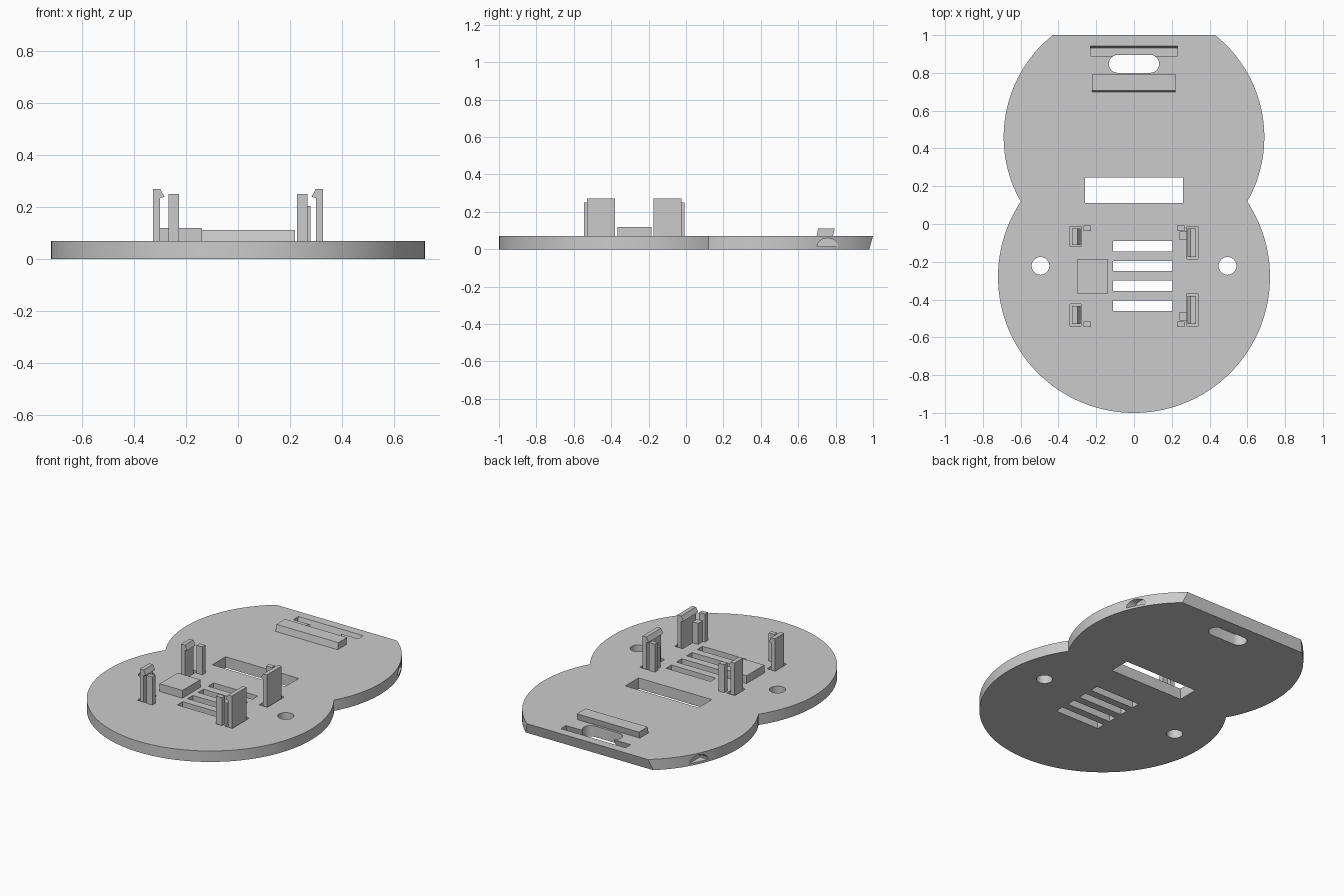
import bpy, bmesh, math
from mathutils import Vector

if "Cube" in bpy.data.objects:
    bpy.data.objects.remove(bpy.data.objects["Cube"])

TOP = 0.07
grey = bpy.data.materials.new("light grey plastic")
grey.use_nodes = True
grey.diffuse_color = (0.6, 0.6, 0.6, 1)
grey.node_tree.nodes["Principled BSDF"].inputs["Base Color"].default_value = (0.6, 0.6, 0.6, 1)


def prism(name, points, direction):
    """Extrude a closed profile of 3D points along a direction."""
    bm = bmesh.new()
    face = bm.faces.new([bm.verts.new(p) for p in points])
    moved = bmesh.ops.extrude_face_region(bm, geom=[face])["geom"]
    bmesh.ops.translate(bm, vec=Vector(direction),
                        verts=[v for v in moved if isinstance(v, bmesh.types.BMVert)])
    bmesh.ops.recalc_face_normals(bm, faces=bm.faces)
    mesh = bpy.data.meshes.new(name)
    bm.to_mesh(mesh)
    bm.free()
    mesh.materials.append(grey)
    obj = bpy.data.objects.new(name, mesh)
    bpy.context.collection.objects.link(obj)
    return obj


def box(name, x0, x1, y0, y1, z0, z1):
    return prism(name, [(x0, y0, z0), (x1, y0, z0), (x1, y1, z0), (x0, y1, z0)], (0, 0, z1 - z0))


def arc(cx, cy, r, start, end, steps, z=0.0):
    return [(cx + r * math.cos(start + (end - start) * i / steps),
             cy + r * math.sin(start + (end - start) * i / steps), z) for i in range(steps + 1)]


# Plate outline: two overlapping discs with a flat back end
low_y, low_r, high_y, high_r = -0.28, 0.72, 0.46, 0.69
neck = 0.12
a = math.asin((neck - low_y) / low_r)
b = math.asin((neck - high_y) / high_r)
c = math.asin((1 - high_y) / high_r)
outline = arc(0, low_y, low_r, -math.pi - a, a, 96)
outline += arc(0, high_y, high_r, b, c, 36)[1:]
outline += arc(0, high_y, high_r, math.pi - c, math.pi - b, 36)[:-1]
plate = prism("base_plate", outline, (0, 0, TOP))

# Openings through the plate
cutters = [box("cable_opening", -0.26, 0.26, 0.11, 0.245, -1, 1)]
for i in range(4):
    y = -0.145 - 0.105 * i
    cutters.append(box("vent_slot", -0.11, 0.205, y, y + 0.055, -1, 1))
for s in (-1, 1):
    cutters.append(prism("screw_hole", arc(s * 0.495, -0.222, 0.047, 0, math.tau, 32, -1)[:-1], (0, 0, 2)))
oval = arc(0.085, 0.848, 0.048, -math.pi / 2, math.pi / 2, 12, -1)
oval += arc(-0.085, 0.848, 0.048, math.pi / 2, 1.5 * math.pi, 12, -1)
cutters.append(prism("oval_opening", oval, (0, 0, 2)))

# Slanted back edge and slanted latch groove
cutters.append(prism("back_bevel", [(-1, 0.98, 0), (-1, 1.004, 0.084), (-1, 1.1, 0.084),
                                    (-1, 1.1, -0.1), (-1, 0.952, -0.1)], (2, 0, 0)))
cutters.append(prism("latch_groove", [(-0.23, 0.88, 0.03), (-0.23, 0.932, 0.03),
                                      (-0.23, 0.945, 0.08), (-0.23, 0.893, 0.08)], (0.46, 0, 0)))

# Half-moon finger notches in both sides
for s in (-1, 1):
    moon = [(s * 0.59, 0.757 + 0.056 * math.cos(math.pi * i / 16),
             0.015 + 0.044 * math.sin(math.pi * i / 16)) for i in range(17)]
    cutters.append(prism("finger_notch", moon, (s * 0.2, 0, 0)))

# Clips standing in shallow pockets: side, near y, far y
clips = [(-1, -0.11, -0.025), (-1, -0.53, -0.435), (1, -0.175, -0.025), (1, -0.53, -0.38)]
for s, y0, y1 in clips:
    xs = sorted((s * 0.28, s * 0.338))
    cutters.append(box("clip_pocket", *xs, y0 - 0.01, y1 + 0.012, 0.03, 0.2))
    profile = [(0.3, 0.02), (0.327, 0.02), (0.327, 0.27), (0.3, 0.27),
               (0.284, 0.24), (0.3, 0.235)]
    prism("left_clip" if s > 0 else "right_clip",
          [(s * x, y0, z) for x, z in profile], (0, y1 - y0, 0))

# Carve the plate
for cutter in cutters:
    mod = plate.modifiers.new(cutter.name, "BOOLEAN")
    mod.operation = "DIFFERENCE"
    mod.solver = "EXACT"
    mod.object = cutter
bpy.context.view_layer.update()
carved = bpy.data.meshes.new_from_object(plate.evaluated_get(bpy.context.evaluated_depsgraph_get()))
plate.modifiers.clear()
plate.data = carved
for cutter in cutters:
    bpy.data.objects.remove(cutter)

# Corner posts, taller ones on all corners and short stops on the left
for s in (-1, 1):
    xs = sorted((s * 0.227, s * 0.267))
    for y in (-0.038, -0.545):
        box("corner_post", *xs, y, y + 0.03, TOP - 0.01, 0.25)
for y in (-0.085, -0.51):
    box("short_stop", 0.24, 0.28, y, y + 0.045, TOP - 0.01, 0.205)

# Support pad and leaning back rail
box("support_pad", -0.3, -0.138, -0.367, -0.185, TOP - 0.01, 0.12)
prism("back_rail", [(-0.222, 0.697, TOP - 0.005), (-0.222, 0.785, TOP - 0.005),
                    (-0.222, 0.795, 0.112), (-0.222, 0.707, 0.112)], (0.441, 0, 0))

# Smooth the curved plate walls
bpy.ops.object.select_all(action="DESELECT")
plate.select_set(True)
bpy.context.view_layer.objects.active = plate
bpy.ops.object.shade_smooth_by_angle(angle=math.radians(25))
